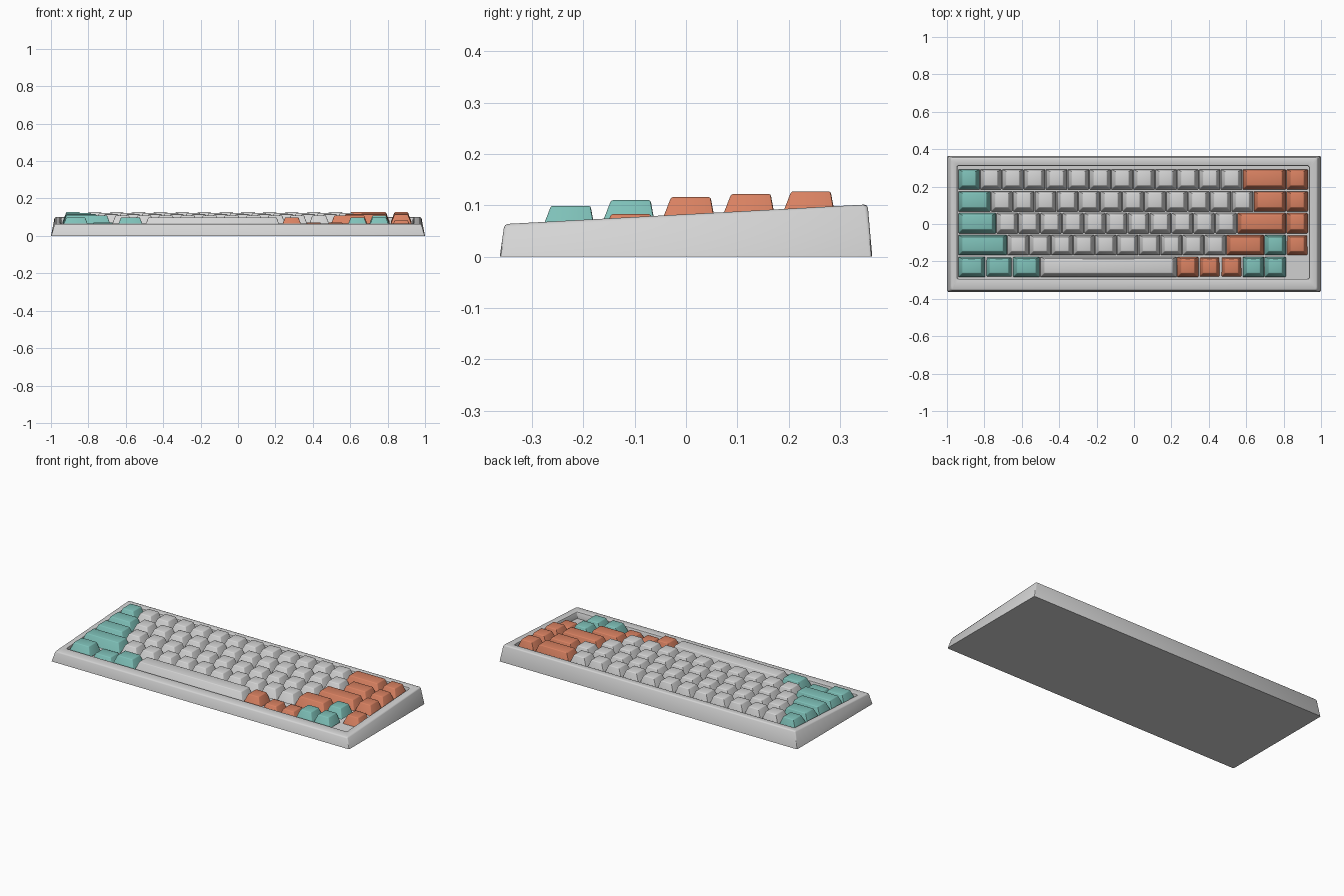
import bpy, bmesh, math

if "Cube" in bpy.data.objects:
    bpy.data.objects.remove(bpy.data.objects["Cube"], do_unlink=True)


def material(name, rgb):
    m = bpy.data.materials.new(name)
    m.use_nodes = True
    m.diffuse_color = (*rgb, 1)
    m.node_tree.nodes["Principled BSDF"].inputs["Base Color"].default_value = (*rgb, 1)
    return m


GREY = material("light grey", (0.66, 0.66, 0.66))
TEAL = material("teal", (0.21, 0.53, 0.48))
ORANGE = material("burnt orange", (0.69, 0.22, 0.12))


def loft(name, rings, mat, bevel, location=(0, 0, 0)):
    """Skin rectangles (x0, x1, y0, y1, height function of y), cap both ends, round the edges."""
    bm = bmesh.new()
    loops = []
    for x0, x1, y0, y1, z in rings:
        corners = [(x0, y0), (x1, y0), (x1, y1), (x0, y1)]
        loops.append([bm.verts.new((x, y, z(y))) for x, y in corners])
    for low, high in zip(loops, loops[1:]):
        for i in range(4):
            j = (i + 1) % 4
            bm.faces.new((low[i], low[j], high[j], high[i]))
    bm.faces.new(loops[0][::-1])
    bm.faces.new(loops[-1])
    # round everything except the edges of the lowest and last caps
    skip = set(loops[0]) | (set(loops[-1]) if len(rings) > 2 else set())
    edges = [e for e in bm.edges if not all(v in skip for v in e.verts)]
    bmesh.ops.bevel(bm, geom=edges, offset=bevel, segments=2, profile=0.5, affect='EDGES')
    bmesh.ops.recalc_face_normals(bm, faces=bm.faces)
    mesh = bpy.data.meshes.new(name)
    bm.to_mesh(mesh)
    bm.free()
    mesh.materials.append(mat)
    obj = bpy.data.objects.new(name, mesh)
    obj.location = location
    bpy.context.collection.objects.link(obj)
    bpy.ops.object.select_all(action='DESELECT')
    obj.select_set(True)
    bpy.context.view_layer.objects.active = obj
    bpy.ops.object.shade_smooth_by_angle(angle=math.radians(40))
    return obj


# Case: a wedge-shaped tray with a sunken floor
def rim(y):
    return 0.0825 + 0.054 * y


loft("case", [
    (-1, 1, -0.363, 0.363, lambda y: 0),
    (-0.98, 0.98, -0.354, 0.354, rim),
    (-0.945, 0.935, -0.293, 0.31, rim),
    (-0.945, 0.935, -0.293, 0.31, lambda y: rim(y) - 0.04),
], GREY, 0.007)

# Keys: each row lists (count, width in key units, colour, name)
U = 0.117
LEFT = -0.941
ROWS = [
    [(1, 1, TEAL, "corner"), (12, 1, GREY, "number"), (1, 2, ORANGE, "erase"), (1, 1, ORANGE, "side")],
    [(1, 1.5, TEAL, "tab"), (12, 1, GREY, "letter"), (1, 1.5, ORANGE, "slash"), (1, 1, ORANGE, "side")],
    [(1, 1.75, TEAL, "lock"), (11, 1, GREY, "letter"), (1, 2.25, ORANGE, "enter"), (1, 1, ORANGE, "side")],
    [(1, 2.25, TEAL, "left_shift"), (10, 1, GREY, "letter"), (1, 1.75, ORANGE, "right_shift"),
     (1, 1, TEAL, "arrow"), (1, 1, ORANGE, "side")],
    [(3, 1.25, TEAL, "left_modifier"), (1, 6.25, GREY, "space"), (3, 1, ORANGE, "right_modifier"),
     (2, 1, TEAL, "arrow")],
]
TOPS = [0.127, 0.122, 0.116, 0.110, 0.099]
PRESSED = {"row4_side_1", "row5_right_modifier_2", "row5_right_modifier_3", "row5_left_modifier_2"}
HEIGHT = 0.054


def key(name, x, y, width, top, mat):
    w = width / 2 - 0.002
    loft(name, [
        (-w, w, -0.055, 0.053, lambda v: 0),
        (0.021 - w, w - 0.021, -0.034, 0.043, lambda v: HEIGHT),
    ], mat, 0.004, (x, y, top - HEIGHT))


for r, row in enumerate(ROWS):
    x = LEFT
    y = 0.239 - r * U
    for count, units, mat, label in row:
        for n in range(count):
            name = f"row{r + 1}_{label}_{n + 1}"
            top = TOPS[r] - (0.027 if name in PRESSED else 0)
            key(name + "_key", x + units * U / 2, y, units * U, top, mat)
            x += units * U
